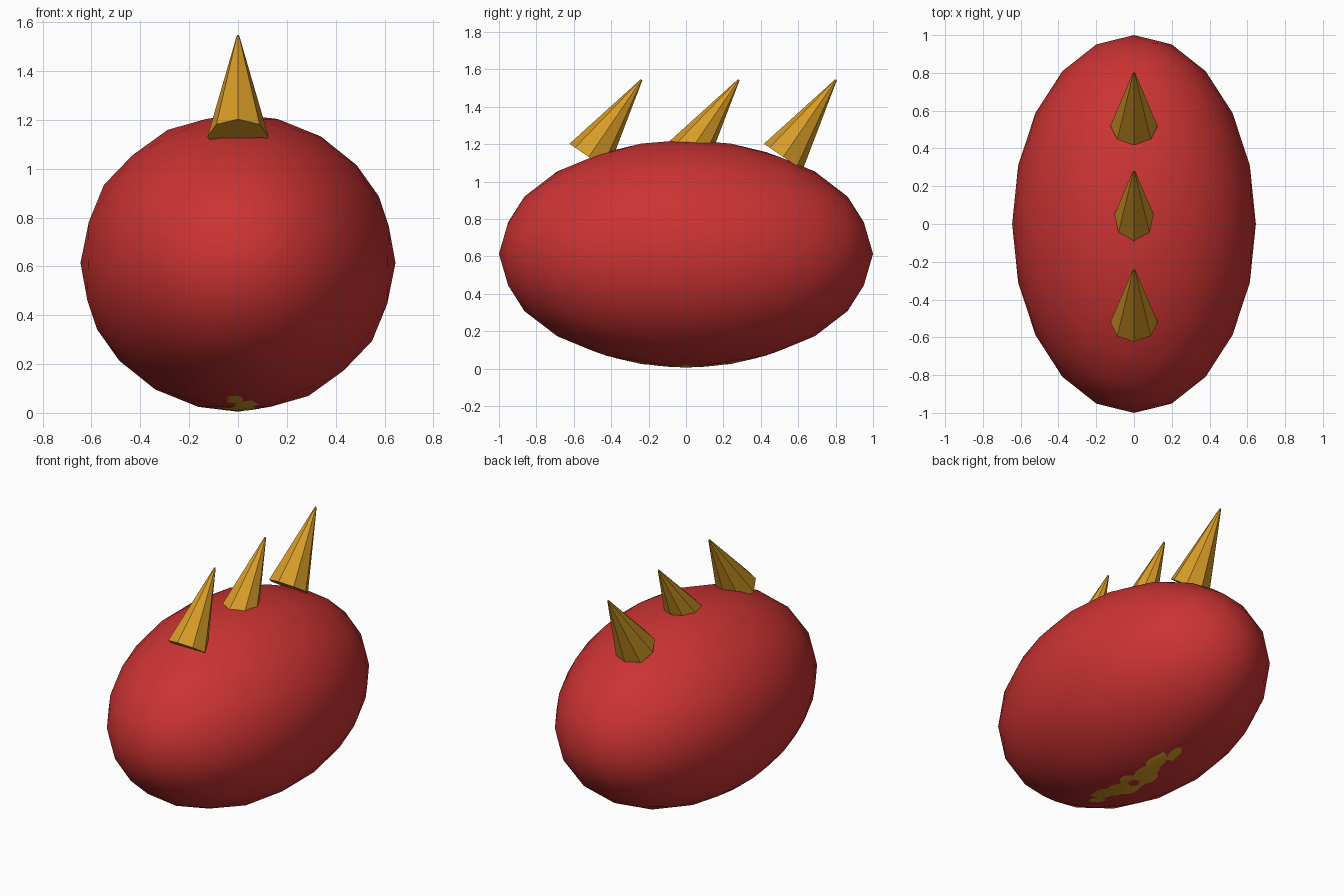
import bpy
import math

if "Cube" in bpy.data.objects:
    bpy.data.objects.remove(bpy.data.objects["Cube"])


def material(name, rgb):
    m = bpy.data.materials.new(name)
    m.diffuse_color = (*rgb, 1.0)
    m.use_nodes = True
    m.node_tree.nodes["Principled BSDF"].inputs["Base Color"].default_value = m.diffuse_color
    return m


red = material("red", (0.60, 0.033, 0.033))
gold = material("gold", (0.68, 0.33, 0.02))


def ellipsoid(name, radii, z, subdivisions, mat):
    bpy.ops.mesh.primitive_ico_sphere_add(subdivisions=subdivisions, radius=1, location=(0, 0, z))
    ob = bpy.context.object
    ob.name = name
    ob.scale = radii
    bpy.ops.object.transform_apply(location=False, rotation=False, scale=True)
    bpy.ops.object.shade_smooth()
    ob.data.materials.append(mat)
    return ob


# Egg-shaped body
ellipsoid("body", (0.645, 1.0, 0.609), 0.614, 3, red)

# Belly: inner shell that only just shows through the underside of the body
ellipsoid("belly", (0.40, 0.80, 0.42), 0.427, 4, gold)

# Row of back spikes, all leaning backwards
TILT, LENGTH, RADIUS, BASE_Z = 0.6, 0.5, 0.125, 1.132
for i, y in enumerate((-0.52, 0.0, 0.52)):
    centre = (0, y + math.sin(TILT) * LENGTH / 2, BASE_Z + math.cos(TILT) * LENGTH / 2)
    bpy.ops.mesh.primitive_cone_add(vertices=8, radius1=RADIUS, radius2=0.005, depth=LENGTH,
                                    location=centre, rotation=(-TILT, 0, 0))
    spike = bpy.context.object
    spike.name = f"back_spike_{i + 1}"
    spike.data.materials.append(gold)
